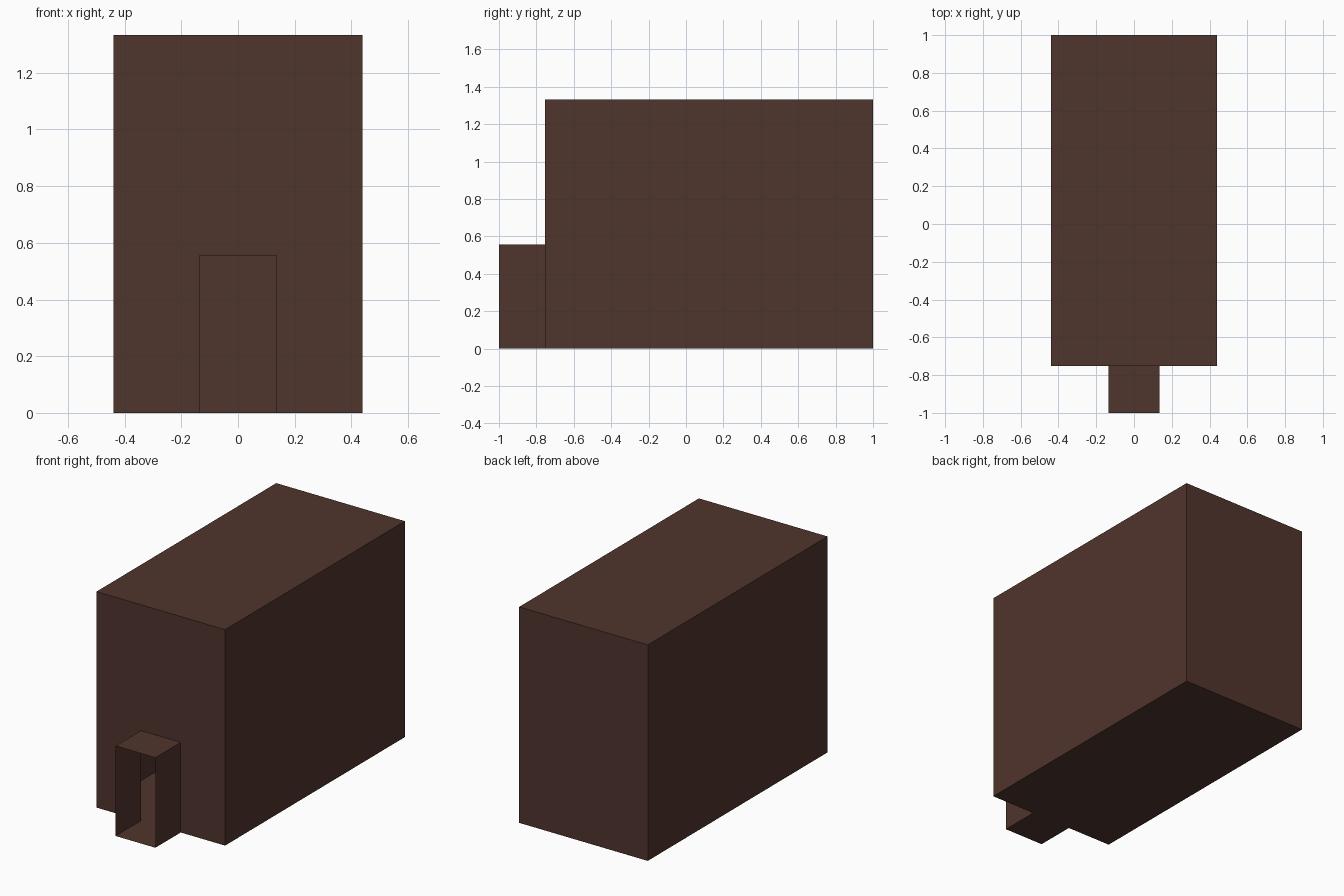
import bpy, bmesh

if "Cube" in bpy.data.objects:
    bpy.data.objects.remove(bpy.data.objects["Cube"])

# one flat colour
brown = bpy.data.materials.new("dark brown")
brown.diffuse_color = (0.081, 0.0347, 0.0262, 1)
brown.use_nodes = True
brown.node_tree.nodes["Principled BSDF"].inputs["Base Color"].default_value = brown.diffuse_color

W, H = 0.439, 1.333          # hall half width and height
PW, PH = 0.136, 0.556        # porch half width and height
FRONT, WALL, BACK = -1.0, -0.753, 1.0


def shell(name, half_w, y0, y1, height, open_sides, door=None):
    """Thin-walled box; open_sides lists the y directions left without a wall."""
    bm = bmesh.new()
    bmesh.ops.create_cube(bm, size=1)
    for v in bm.verts:
        v.co.x *= 2 * half_w
        v.co.y = y0 if v.co.y < 0 else y1
        v.co.z = (v.co.z + 0.5) * height
    bm.normal_update()
    gone = [f for f in bm.faces if round(f.normal.y) in open_sides]
    bmesh.ops.delete(bm, geom=gone, context='FACES_ONLY')
    if door:
        # front wall with a doorway open to the floor
        dw, dh = door
        outline = [(-half_w, 0), (-dw, 0), (-dw, dh), (dw, dh), (dw, 0),
                   (half_w, 0), (half_w, height), (-half_w, height)]
        bm.faces.new([bm.verts.new((x, y0, z)) for x, z in outline])
        bmesh.ops.remove_doubles(bm, verts=bm.verts[:], dist=1e-5)
    me = bpy.data.meshes.new(name)
    bm.to_mesh(me)
    bm.free()
    me.materials.append(brown)
    ob = bpy.data.objects.new(name, me)
    bpy.context.collection.objects.link(ob)
    return ob


# hollow hall with a doorway, and an open-ended porch leading into it
shell("hall", W, WALL, BACK, H, (-1,), door=(PW, PH))
shell("entrance_porch", PW, FRONT, WALL, PH, (-1, 1))
